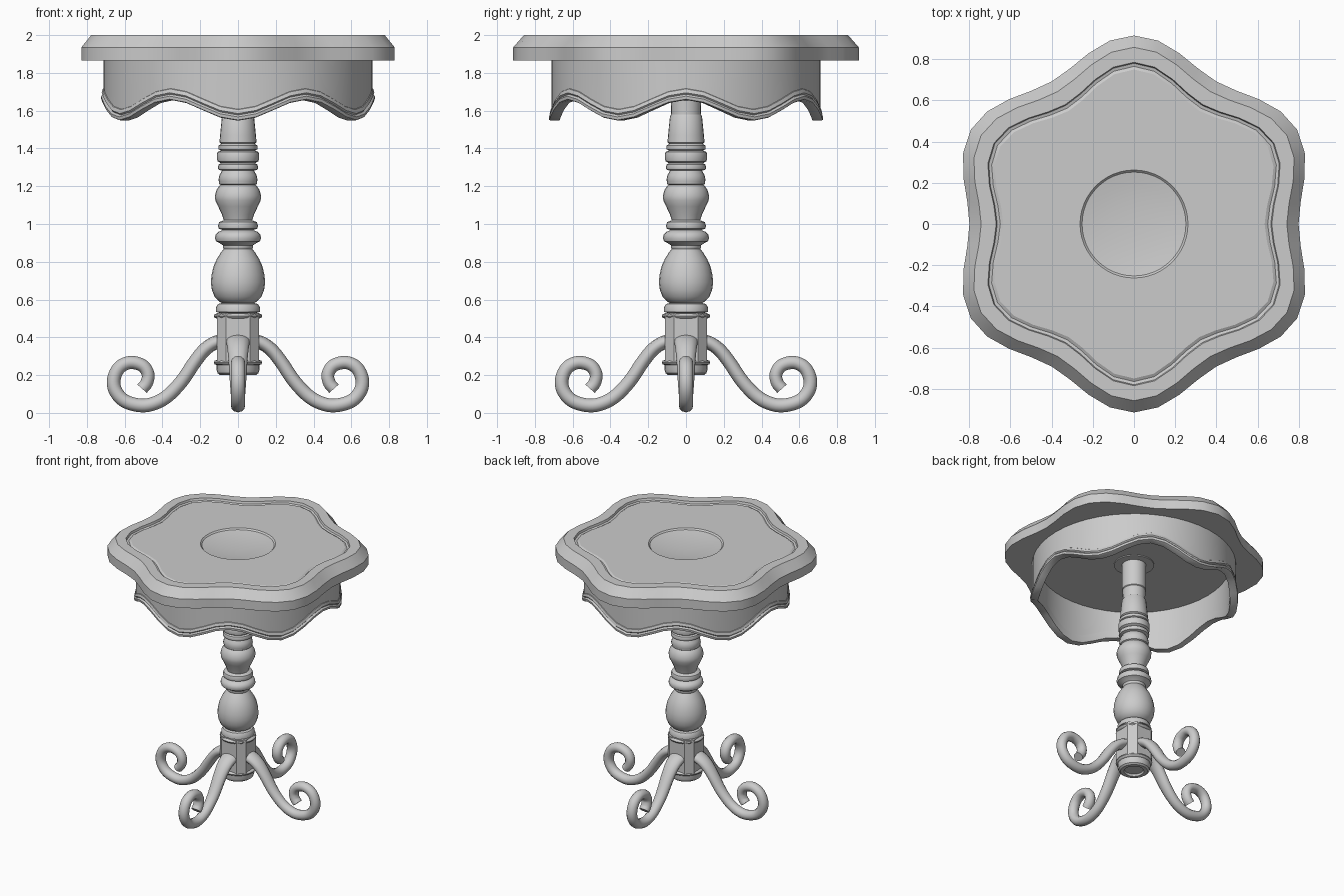
import bpy
from math import sin, cos, tau, radians
from mathutils import Vector

if "Cube" in bpy.data.objects:
    bpy.data.objects.remove(bpy.data.objects["Cube"])


def finish(name, verts, faces, angle=35):
    me = bpy.data.meshes.new(name)
    me.from_pydata(verts, [], faces)
    ob = bpy.data.objects.new(name, me)
    bpy.context.collection.objects.link(ob)
    bpy.ops.object.select_all(action='DESELECT')
    ob.select_set(True)
    bpy.context.view_layer.objects.active = ob
    bpy.ops.object.mode_set(mode='EDIT')
    bpy.ops.mesh.select_all(action='SELECT')
    bpy.ops.mesh.normals_make_consistent(inside=False)
    bpy.ops.object.mode_set(mode='OBJECT')
    bpy.ops.object.shade_smooth_by_angle(angle=radians(angle))
    return ob


def skin(name, rings, closed=False, angle=35):
    """Bridge equal-sized rings; cap the ends, or join last to first."""
    n, m = len(rings[0]), len(rings)
    verts = [v for ring in rings for v in ring]
    faces = []
    for i in range(m if closed else m - 1):
        a, b = i * n, (i + 1) % m * n
        faces += [(a + j, a + (j + 1) % n, b + (j + 1) % n, b + j) for j in range(n)]
    if not closed:
        faces += [tuple(range(n))[::-1], tuple(range((m - 1) * n, m * n))]
    return finish(name, verts, faces, angle)


def ring(rad, z, n=48):
    """rad and z may be numbers or functions of the angle."""
    out = []
    for k in range(n):
        t = tau * k / n
        r = rad(t) if callable(rad) else rad
        h = z(t) if callable(z) else z
        out.append((r * cos(t), r * sin(t), h))
    return out


def lathe(name, profile, n=24, angle=35):
    return skin(name, [ring(r, z, n) for r, z in profile], angle=angle)


# Six-lobed top with bevelled rim, sunken panel and central dish
def lobed(inset):
    return lambda t: 0.857 - inset - 0.058 * cos(6 * t)


rim = [(0, 1.865), (0, 1.935), (0.057, 2.0), (0.13, 2.0),
       (0.135, 1.984), (0.15, 1.98), (0.165, 1.988)]
dish = [(0.262, 1.988), (0.252, 1.978), (0.2, 1.97), (0.13, 1.963), (0.05, 1.959)]
skin("table_top", [ring(lobed(i), z) for i, z in rim] + [ring(r, z) for r, z in dish], angle=25)


# Round apron with scalloped lower edge and moulded trim
def wave(dz):
    return lambda t: 1.61 + dz + 0.055 * cos(6 * t)


skin("apron", [ring(0.712, 1.87), ring(0.712, wave(0.02)),
               ring(0.672, wave(0.02)), ring(0.672, 1.87)], closed=True)
trim = [(0.708, 0.055), (0.716, 0.05), (0.722, 0.03), (0.715, 0.022),
        (0.726, 0.012), (0.724, -0.004), (0.716, -0.008), (0.67, -0.008), (0.67, 0.05)]
skin("apron_trim", [ring(r, wave(dz)) for r, dz in trim], closed=True)

# Turned column
lathe("column", [
    (0.1, 0.53), (0.116, 0.535), (0.116, 0.56), (0.105, 0.577), (0.085, 0.582),
    (0.1, 0.59), (0.124, 0.615), (0.138, 0.65), (0.144, 0.69), (0.14, 0.73),
    (0.13, 0.775), (0.112, 0.815), (0.09, 0.85), (0.076, 0.868), (0.08, 0.875), (0.08, 0.887),
    (0.098, 0.9), (0.116, 0.908), (0.122, 0.925), (0.118, 0.945), (0.105, 0.958),
    (0.08, 0.968), (0.102, 0.975), (0.106, 0.99), (0.1, 1.01), (0.075, 1.02),
    (0.085, 1.05), (0.105, 1.093), (0.12, 1.125), (0.122, 1.15), (0.114, 1.18), (0.1, 1.2),
    (0.092, 1.207), (0.1, 1.212), (0.1, 1.222), (0.104, 1.232), (0.098, 1.26),
    (0.085, 1.282), (0.104, 1.288), (0.107, 1.3), (0.102, 1.315), (0.09, 1.322),
    (0.108, 1.332), (0.11, 1.34), (0.11, 1.375), (0.106, 1.382), (0.09, 1.388),
    (0.102, 1.395), (0.102, 1.415), (0.09, 1.425), (0.098, 1.432), (0.095, 1.47),
    (0.085, 1.57), (0.078, 1.58), (0.08, 1.655), (0.085, 1.66), (0.085, 1.87)])
lathe("mounting_plate", [(0.14, 1.858), (0.14, 1.87)])

# Chamfered square leg block with rings and a rounded foot
a, b = 0.111, 0.063
octagon = [(a, -b), (a, b), (b, a), (-b, a), (-a, b), (-a, -b), (-b, -a), (b, -a)]
skin("leg_block", [[(x, y, z) for x, y in octagon] for z in (0.27, 0.53)], angle=20)
lathe("block_foot", [(0.065, 0.215), (0.07, 0.2), (0.095, 0.2), (0.108, 0.21), (0.114, 0.23), (0.114, 0.28)])
for label, z in (("lower_ring", 0.267), ("upper_ring", 0.513)):
    lathe(label, [(0.11, z - 0.014), (0.123, z - 0.01), (0.128, z),
                  (0.123, z + 0.01), (0.11, z + 0.014)], angle=50)


# Four scrolled legs: oval section swept along a smooth path
path = [(0.06, 0.378), (0.11, 0.376), (0.17, 0.34), (0.225, 0.275), (0.30, 0.165),
        (0.38, 0.084), (0.46, 0.045), (0.53, 0.041), (0.605, 0.066), (0.65, 0.12),
        (0.657, 0.18), (0.628, 0.24), (0.57, 0.267), (0.505, 0.25), (0.476, 0.205),
        (0.484, 0.158), (0.508, 0.128)]
pts = [Vector(p) for p in path]
pts = [2 * pts[0] - pts[1]] + pts + [2 * pts[-1] - pts[-2]]
line = []
for p0, p1, p2, p3 in zip(pts, pts[1:], pts[2:], pts[3:]):
    for s in (0, 0.25, 0.5, 0.75):
        line.append(0.5 * (2 * p1 + (p2 - p0) * s + (2 * p0 - 5 * p1 + 4 * p2 - p3) * s * s
                           + (3 * p1 - p0 - 3 * p2 + p3) * s ** 3))
line.append(pts[-2])

for idx, label in enumerate(("right_leg", "back_leg", "left_leg", "front_leg")):
    ca, sa = cos(idx * tau / 4), sin(idx * tau / 4)
    rings = []
    for i, p in enumerate(line):
        u = i / (len(line) - 1)
        d = (line[min(i + 1, len(line) - 1)] - line[max(i - 1, 0)]).normalized()
        nrm = Vector((-d.y, d.x))
        thick = 0.036 - 0.003 * max(0, (u - 0.6) / 0.4)
        wide = 0.038 + 0.032 * max(0, 1 - u / 0.3)
        loop = []
        for k in range(12):
            t = tau * k / 12
            q = p + nrm * thick * cos(t)
            y = wide * sin(t)
            loop.append((q.x * ca - y * sa, q.x * sa + y * ca, q.y))
        rings.append(loop)
    skin(label, rings, angle=50)
